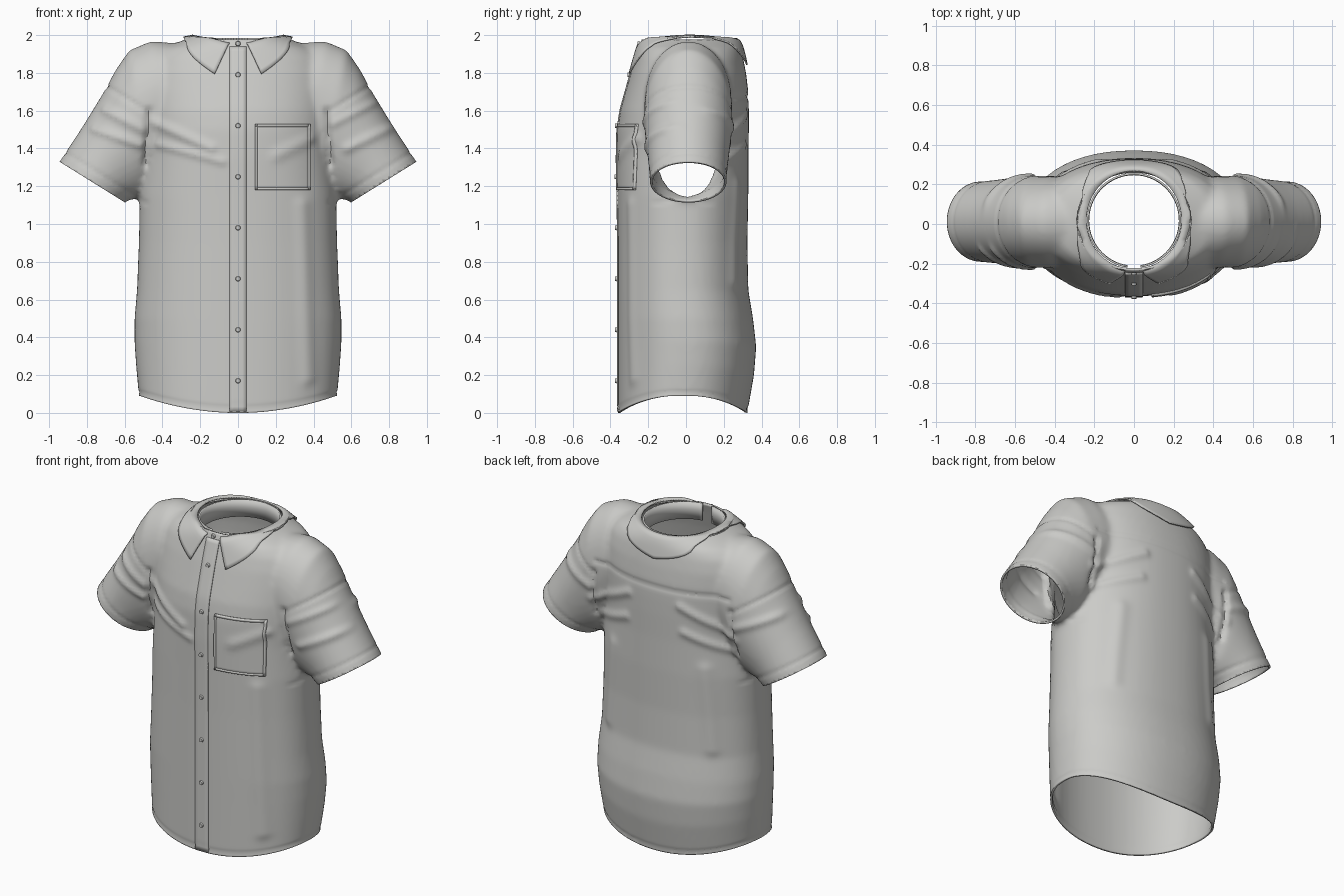
import bpy, bmesh, math
from mathutils import Vector
from mathutils.bvhtree import BVHTree

if "Cube" in bpy.data.objects:
    bpy.data.objects.remove(bpy.data.objects["Cube"])

cloth = bpy.data.materials.new("grey cloth")
cloth.use_nodes = True
cloth.diffuse_color = (0.6, 0.6, 0.58, 1)
cloth.node_tree.nodes["Principled BSDF"].inputs["Base Color"].default_value = (0.6, 0.6, 0.58, 1)


def finish(name, bm, thickness=0, offset=-1):
    """Turn a bmesh into a smooth shaded object, optionally given thickness."""
    mesh = bpy.data.meshes.new(name)
    bm.to_mesh(mesh)
    obj = bpy.data.objects.new(name, mesh)
    bpy.context.collection.objects.link(obj)
    mesh.materials.append(cloth)
    if thickness:
        mod = obj.modifiers.new("Thickness", 'SOLIDIFY')
        mod.thickness, mod.offset = thickness, offset
    bpy.ops.object.select_all(action='DESELECT')
    obj.select_set(True)
    bpy.context.view_layer.objects.active = obj
    bpy.ops.object.shade_smooth_by_angle(angle=math.radians(40))
    return obj


def loft(bm, rings, closed=True, caps=False):
    rows = [[bm.verts.new(p) for p in ring] for ring in rings]
    n = len(rows[0])
    for a, b in zip(rows, rows[1:]):
        for i in range(n if closed else n - 1):
            j = (i + 1) % n
            bm.faces.new((a[i], a[j], b[j], b[i]))
    if caps:
        bm.faces.new(rows[0][::-1])
        bm.faces.new(rows[-1])


def spow(v, e):
    return math.copysign(abs(v) ** e, v)


ANGLES = [i * math.tau / 64 for i in range(64)]

# Solid body: height, half width, front y, back y
BODY = [(-0.1, 0.52, -0.36, 0.31), (0, 0.525, -0.36, 0.325), (0.2, 0.54, -0.36, 0.36),
        (0.35, 0.548, -0.36, 0.372), (0.5, 0.548, -0.36, 0.355), (0.65, 0.535, -0.36, 0.33),
        (0.9, 0.525, -0.36, 0.325), (1.15, 0.52, -0.362, 0.33), (1.35, 0.5, -0.365, 0.33),
        (1.5, 0.5, -0.362, 0.333), (1.6, 0.5, -0.348, 0.333), (1.7, 0.5, -0.32, 0.33),
        (1.8, 0.49, -0.292, 0.318), (1.88, 0.46, -0.266, 0.302), (1.93, 0.4, -0.25, 0.29),
        (1.965, 0.31, -0.238, 0.275), (1.99, 0.245, -0.23, 0.262), (2.1, 0.24, -0.225, 0.258)]
bm = bmesh.new()
rings = []
for z, hw, f, b in BODY:
    mid, hd = (f + b) / 2, (b - f) / 2
    e = 2 / 2.2 if z < 1.95 else 1
    rings.append([(hw * spow(math.cos(t), e), mid + hd * spow(math.sin(t), e), z) for t in ANGLES])
loft(bm, rings, caps=True)

# Solid sleeves: upper x, z, lower x, z, half depth
SLEEVE = [(0.3, 1.955, 0.26, 1.45, 0.22), (0.46, 1.968, 0.36, 1.33, 0.23),
          (0.575, 1.92, 0.44, 1.22, 0.235), (0.645, 1.82, 0.5, 1.15, 0.228),
          (0.71, 1.7, 0.54, 1.135, 0.22), (0.82, 1.52, 0.57, 1.13, 0.21),
          (0.945, 1.33, 0.6, 1.115, 0.203), (0.99, 1.26, 0.645, 1.045, 0.2)]
for s in (1, -1):
    rings = []
    for ux, uz, lx, lz, hd in SLEEVE:
        ring = []
        for t in ANGLES:
            k = 0.5 + 0.5 * math.cos(t)
            ring.append((s * (lx + (ux - lx) * k), 0.012 + hd * math.sin(t), lz + (uz - lz) * k))
        rings.append(ring)
    loft(bm, rings, caps=True)
bmesh.ops.recalc_face_normals(bm, faces=bm.faces)

# Fuse the solids into one even skin
helper = finish("fusing_helper", bm)
helper.hide_render = True
bm.free()
mod = helper.modifiers.new("Fuse", 'REMESH')
mod.mode, mod.voxel_size = 'VOXEL', 0.016
mod = helper.modifiers.new("Soften", 'SMOOTH')
mod.factor, mod.iterations = 0.5, 9
fused = helper.evaluated_get(bpy.context.evaluated_depsgraph_get())
bm = bmesh.new()
bm.from_mesh(fused.to_mesh())
bpy.data.objects.remove(helper)

# Open the hem, neck and cuffs
def cut(point, normal, keep=lambda c: True):
    faces = [f for f in bm.faces if keep(f.calc_center_median())]
    geom = set(faces)
    for f in faces:
        geom.update(f.verts)
        geom.update(f.edges)
    bmesh.ops.bisect_plane(bm, geom=list(geom), plane_co=point, plane_no=normal, clear_outer=True)

CUFF, OUT = Vector((0.945, 0, 1.33)), Vector((0.529, 0, -0.849))
cut((0, 0, 0), (0, 0, -1))
cut((0, 0, 1.976), (0, 0, 1))
for s in (1, -1):
    cut((s * CUFF.x, 0, CUFF.z), (s * OUT.x, 0, OUT.z), lambda c: c.x * s > 0.57 and c.z > 1.0)

# Cloth folds as (start x, z, end x, z, width, height)
FRONT = [(-0.45, 1.54, -0.14, 1.4, 0.025, 0.013), (-0.42, 1.42, -0.08, 1.33, 0.02, 0.01),
         (-0.7, 1.6, -0.5, 1.5, 0.025, 0.013), (-0.76, 1.5, -0.52, 1.42, 0.022, 0.012),
         (0.72, 1.64, 0.5, 1.53, 0.022, 0.01), (0.83, 1.52, 0.58, 1.4, 0.025, 0.012),
         (0.38, 1.45, 0.2, 1.36, 0.025, 0.012), (0.34, 1.1, 0.37, 0.15, 0.04, 0.01),
         (0.47, 1.6, 0.49, 1.32, 0.016, -0.016), (-0.47, 1.6, -0.49, 1.32, 0.016, -0.016)]
BACK = [(s * a, b, s * c, d, w, h) for s in (1, -1) for a, b, c, d, w, h in (
        (0.5, 1.42, 0.18, 1.58, 0.025, 0.013), (0.46, 1.32, 0.2, 1.42, 0.025, 0.012),
        (0.74, 1.6, 0.5, 1.5, 0.025, 0.012), (0.48, 1.6, 0.49, 1.32, 0.016, -0.016),
        (0.32, 1.2, 0.36, 0.7, 0.04, 0.01))]


def bump(d, w):
    return math.exp(-(d / w) ** 2)


bm.normal_update()
shifts = []
for v in bm.verts:
    p, n = v.co, v.normal
    h = 0
    for ax, az, bx, bz, w, amp in (FRONT if n.y < 0 else BACK):
        a, d, q = Vector((ax, az)), Vector((bx - ax, bz - az)), Vector((p.x, p.z))
        t = max(0, min(1, (q - a).dot(d) / d.length_squared))
        h += amp * bump((q - a - d * t).length, w) * min(1, abs(n.y) * 1.6)
    along = (Vector((abs(p.x), 0, p.z)) - CUFF).dot(OUT)
    if abs(p.x) > 0.46 and p.z > 1.1:              # shoulder and cuff seams
        h -= 0.006 * bump(along + 0.47, 0.012) + 0.004 * bump(along + 0.055, 0.01)
    if n.y > 0.2 and abs(p.x) < 0.48:              # back yoke seam
        h -= 0.007 * bump(p.z - 1.67, 0.012)
    if abs(p.x) < 0.57 and p.z < 0.1:              # hem seam
        h -= 0.004 * bump(p.z - 0.025, 0.01)
    shifts.append(n * h)
for v, d in zip(bm.verts, shifts):
    v.co += d
    v.co.z += 0.09 * min(1, (v.co.x / 0.52) ** 2) * max(0, 1 - v.co.z / 0.5)  # hem rises at sides
bm.normal_update()
skin = BVHTree.FromBMesh(bm)
finish("shirt_body", bm, 0.012)
bm.free()


def on_front(x, z, lift):
    hit = skin.ray_cast(Vector((x, -2, z)), Vector((0, 1, 0)))[0]
    return Vector((x, (hit.y if hit else -0.235) - lift, z))


def plate(name, x0, x1, z0, z1, lift):
    """Thin cloth patch that follows the chest."""
    nx, nz = max(1, round((x1 - x0) / 0.025)), max(1, round((z1 - z0) / 0.025))
    patch = bmesh.new()
    loft(patch, [[on_front(x0 + (x1 - x0) * i / nx, z0 + (z1 - z0) * j / nz, lift)
                  for i in range(nx + 1)] for j in range(nz + 1)], closed=False)
    finish(name, patch, lift + 0.002)
    patch.free()


# Button placket and chest pocket with a raised border
plate("placket", -0.045, 0.045, 0.008, 1.94, 0.006)
plate("pocket", 0.09, 0.385, 1.18, 1.53, 0.007)
for name, x0, x1, z0, z1 in (("left", 0.373, 0.385, 1.18, 1.53), ("right", 0.09, 0.102, 1.18, 1.53),
                             ("lower", 0.09, 0.385, 1.18, 1.192), ("upper", 0.09, 0.385, 1.515, 1.53)):
    plate("pocket_border_" + name, x0, x1, z0, z1, 0.0115)

# Buttons down the placket
for i in range(8):
    z = 1.79 - 0.27 * i if i < 7 else 1.955
    c = on_front(0, z, 0.01)
    button = bmesh.new()
    bmesh.ops.create_cone(button, cap_ends=True, segments=16, radius1=0.014, radius2=0.011, depth=0.012)
    for v in button.verts:
        v.co = c + Vector((v.co.x, -v.co.z, v.co.y))
    finish("button_%d" % (i + 1), button)
    button.free()

# Neck band, open at the front
band = bmesh.new()
sweep = [-math.pi / 2 + 0.14 + (math.tau - 0.28) * i / 64 for i in range(65)]
loft(band, [[(r * math.cos(t), 0.018 + (r + 0.002) * math.sin(t), z) for t in sweep]
            for r, z in ((0.228, 1.87), (0.226, 1.93), (0.228, 1.978))], closed=False)
finish("neck_band", band, 0.01, 1)
band.free()

# Folded collar with two front points
collar = bmesh.new()
rows = [[] for _ in range(9)]
for i in range(97):
    u = i / 96
    turn = abs(2 * u - 1)                          # 1 at the front opening, 0 at the back
    top_t = -math.pi / 2 + 0.17 + (math.tau - 0.34) * u
    low_t = -math.pi / 2 + 0.38 + (math.tau - 0.76) * u
    front = max(0, (turn - 0.6) / 0.4)
    back = max(0, 1 - turn / 0.42) ** 0.5
    low_r = 0.262 + 0.065 * front + 0.03 * back
    low_z = 1.955 - 0.165 * front ** 1.1 - 0.115 * back
    top_z = 1.98 + 0.018 * math.cos(top_t) ** 4 - 0.02 * max(0, (turn - 0.85) / 0.15)
    top = Vector((0.24 * math.cos(top_t), 0.02 + 0.248 * math.sin(top_t), top_z))
    low = Vector((low_r * math.cos(low_t), 0.02 + low_r * math.sin(low_t), low_z))
    for k, row in enumerate(rows):
        p = top.lerp(low, k / 8)
        near, n, _, _ = skin.find_nearest(p)
        if k and (k == 8 or (p - near).dot(n) < 0.013):
            p = near + n * 0.013
        row.append(p)
loft(collar, rows, closed=False)
bmesh.ops.smooth_vert(collar, verts=[v for v in collar.verts if not v.is_boundary], factor=0.5,
                      use_axis_x=True, use_axis_y=True, use_axis_z=True)
finish("collar", collar, 0.009, 0)
collar.free()
